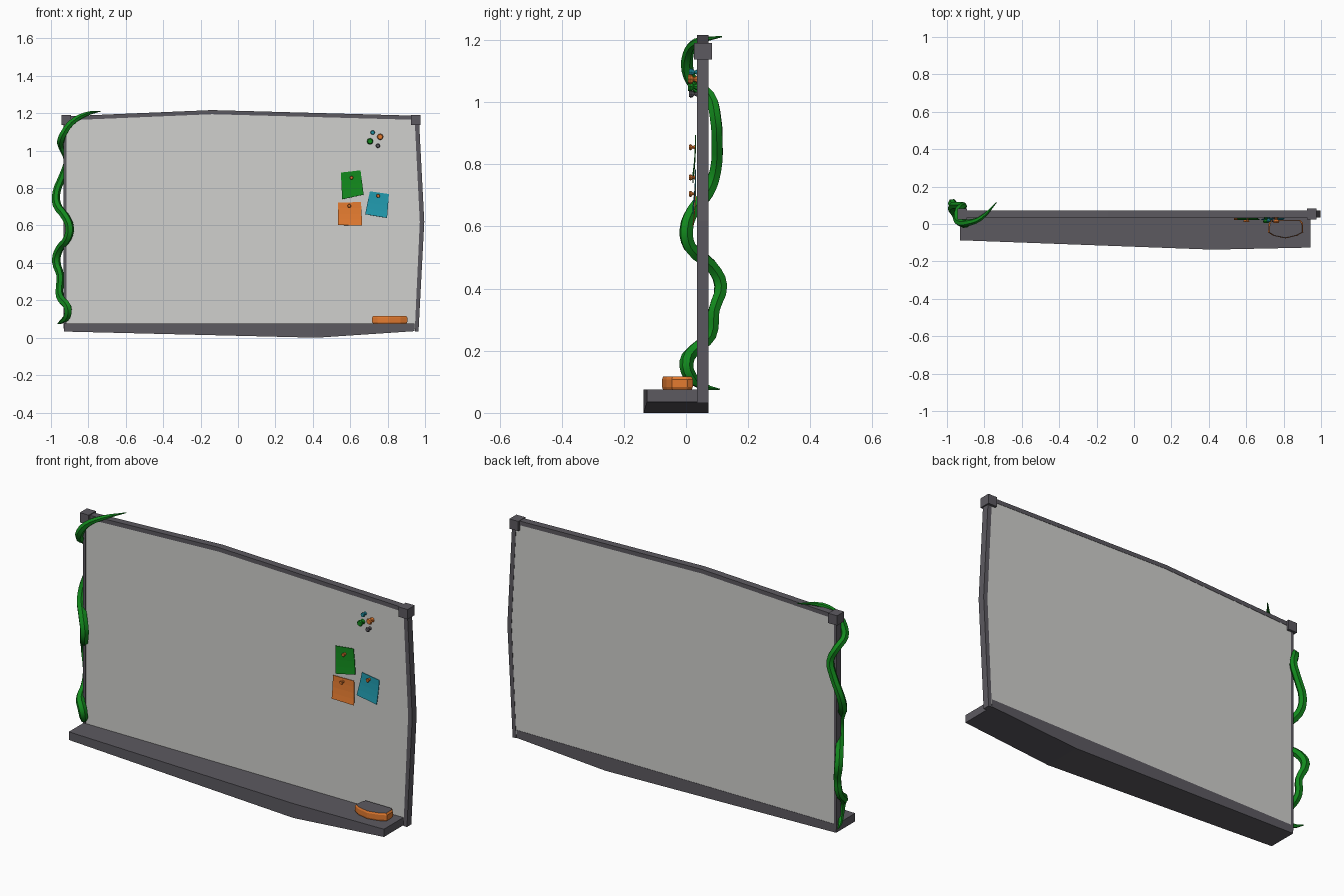
import bpy, bmesh, math
from mathutils import Vector

if "Cube" in bpy.data.objects:
    bpy.data.objects.remove(bpy.data.objects["Cube"])


def mat(name, rgb):
    m = bpy.data.materials.new(name)
    m.diffuse_color = (*rgb, 1)
    m.use_nodes = True
    m.node_tree.nodes["Principled BSDF"].inputs["Base Color"].default_value = m.diffuse_color
    return m


GREY = mat("dark grey", (0.108, 0.102, 0.118))
WHITE = mat("board grey", (0.63, 0.63, 0.61))
GREEN = mat("green", (0.006, 0.25, 0.012))
ORANGE = mat("orange", (0.78, 0.2, 0.03))
BLUE = mat("blue", (0.015, 0.32, 0.42))


def make(name, verts, faces, *mats):
    me = bpy.data.meshes.new(name)
    me.from_pydata([tuple(v) for v in verts], [], faces)
    bm = bmesh.new()
    bm.from_mesh(me)
    bmesh.ops.recalc_face_normals(bm, faces=bm.faces)
    bm.to_mesh(me)
    bm.free()
    ob = bpy.data.objects.new(name, me)
    bpy.context.collection.objects.link(ob)
    for m in mats:
        me.materials.append(m)
    return ob


def loft(name, rings, *mats):
    """Closed skin through rings with equal point counts."""
    n = len(rings[0])
    verts = [v for r in rings for v in r]
    faces = [tuple(range(n)), tuple(range(len(verts) - n, len(verts)))]
    for k in range(len(rings) - 1):
        for i in range(n):
            j = (i + 1) % n
            faces.append((k * n + i, k * n + j, (k + 1) * n + j, (k + 1) * n + i))
    return make(name, verts, faces, *mats)


def slab(name, outline, y0, y1, m):
    """Front-view (x, z) outline pushed through y."""
    return loft(name, [[(x, y, z) for x, z in outline] for y in (y0, y1)], m)


# writing panel
slab("board_panel", [(-0.925, 0.05), (0.95, 0.05), (0.98, 0.62), (0.952, 1.172),
                     (-0.14, 1.205), (-0.925, 1.17)], 0.0365, 0.0705, WHITE)

# frame bars, bowed at the top and right
Y0, Y1 = 0.035, 0.072
slab("frame_top", [(-0.92, 1.162), (-0.14, 1.195), (0.95, 1.165),
                   (0.95, 1.187), (-0.14, 1.217), (-0.92, 1.184)], Y0, Y1, GREY)
slab("frame_right", [(0.945, 0.032), (0.972, 0.62), (0.945, 1.16),
                     (0.968, 1.16), (0.996, 0.62), (0.965, 0.032)], Y0, Y1, GREY)
slab("frame_left", [(-0.932, 0.05), (-0.917, 0.05), (-0.917, 1.16), (-0.932, 1.16)],
     Y0, Y1, GREY)

# corner blocks
for side, x in (("left", -0.918), ("right", 0.95)):
    slab("corner_" + side, [(x - 0.026, 1.138), (x + 0.026, 1.138),
                            (x + 0.026, 1.19), (x - 0.026, 1.19)], 0.025, 0.084, GREY)

# tray with a sagging underside and bowed front
loft("tray", [[(x, yf, zb), (x, yf, 0.076), (x, 0.072, 0.076), (x, 0.072, zb)]
              for x, yf, zb in ((-0.93, -0.087, 0.033), (0.42, -0.137, 0.0),
                                (0.943, -0.126, 0.035))], GREY)

# eraser: orange body, grey top
plan = [(0.73, 0.022), (0.89, 0.022), (0.903, 0.005), (0.905, -0.045), (0.87, -0.063),
        (0.81, -0.077), (0.745, -0.063), (0.717, -0.045), (0.72, 0.0)]
cx, cy = 0.811, -0.027
eraser = loft("eraser", [[(cx + (x - cx) * s, cy + (y - cy) * s, z) for x, y in plan]
                         for s, z in ((0.95, 0.076), (1, 0.084), (1, 0.108), (0.93, 0.117))],
              ORANGE, GREY)
for p in eraser.data.polygons:
    if p.normal.z > 0.9:
        p.material_index = 1


# sticky notes, curled away from the board at the lower edge
def note(name, tl, tr, br, bl, m, rows=4):
    verts, faces = [], []
    for k in range(rows + 1):
        t = k / rows
        for a, b in ((tl, bl), (tr, br)):
            p = Vector(a).lerp(Vector(b), t)
            verts.append((p.x, 0.031 - 0.009 * t * t, p.y))
    for k in range(rows):
        faces.append((2 * k, 2 * k + 1, 2 * k + 3, 2 * k + 2))
    ob = make(name, verts, faces, m)
    mod = ob.modifiers.new("thickness", 'SOLIDIFY')
    mod.thickness = 0.003
    mod.offset = 0


note("note_green", (0.55, 0.883), (0.655, 0.895), (0.672, 0.765), (0.557, 0.74), GREEN)
note("note_blue", (0.705, 0.783), (0.807, 0.768), (0.797, 0.64), (0.68, 0.66), BLUE)
note("note_orange", (0.535, 0.723), (0.658, 0.725), (0.664, 0.6), (0.534, 0.602), ORANGE)


# spool-shaped push pins
def pin(name, x, z, r, y0, y1, m, n=8):
    rings = []
    for t, s in ((0, 0.75), (0.2, 1), (0.42, 0.8), (0.62, 0.35), (1, 0.8)):
        rings.append([(x + r * s * math.cos(2 * math.pi * i / n), y0 + (y1 - y0) * t,
                       z + r * s * math.sin(2 * math.pi * i / n)) for i in range(n)])
    loft(name, rings, m)


for i, (x, z) in enumerate(((0.607, 0.855), (0.595, 0.705), (0.749, 0.758))):
    pin(f"note_pin_{i + 1}", x, z, 0.01, 0.01, 0.03, ORANGE)
for i, (x, z, r, m) in enumerate(((0.72, 1.097, 0.012, BLUE), (0.76, 1.074, 0.017, ORANGE),
                                  (0.706, 1.05, 0.017, GREEN), (0.748, 1.026, 0.012, GREY))):
    pin(f"spare_pin_{i + 1}", x, z, r, 0.02 - r * 0.8, 0.037, m)

# vine winding up the left side: x, y, z, radius
path = [(-0.965, 0.108, 0.076, 0.002), (-0.945, 0.06, 0.085, 0.011),
        (-0.912, 0.012, 0.12, 0.021), (-0.912, 0.002, 0.165, 0.023),
        (-0.945, 0.03, 0.205, 0.022), (-0.955, 0.08, 0.25, 0.02),
        (-0.95, 0.09, 0.33, 0.02), (-0.972, 0.112, 0.41, 0.023),
        (-0.955, 0.08, 0.475, 0.022), (-0.91, 0.012, 0.535, 0.022),
        (-0.9, 0.001, 0.59, 0.023), (-0.925, 0.022, 0.65, 0.023),
        (-0.968, 0.07, 0.71, 0.023), (-0.97, 0.095, 0.78, 0.021),
        (-0.935, 0.1, 0.87, 0.02), (-0.912, 0.095, 0.95, 0.02),
        (-0.94, 0.075, 1.02, 0.02), (-0.947, 0.028, 1.055, 0.02),
        (-0.928, 0.006, 1.1, 0.02), (-0.89, 0.006, 1.15, 0.018),
        (-0.82, 0.03, 1.192, 0.013), (-0.735, 0.115, 1.211, 0.002)]
cu = bpy.data.curves.new("vine", 'CURVE')
cu.dimensions = '3D'
cu.bevel_depth = 1
cu.bevel_resolution = 1
cu.resolution_u = 3
cu.use_fill_caps = True
sp = cu.splines.new('BEZIER')
sp.bezier_points.add(len(path) - 1)
for bp, (x, y, z, r) in zip(sp.bezier_points, path):
    bp.co = (x, y, z)
    bp.radius = r
    bp.handle_left_type = bp.handle_right_type = 'AUTO'
cu.materials.append(GREEN)
vine = bpy.data.objects.new("vine", cu)
bpy.context.collection.objects.link(vine)
bpy.context.view_layer.objects.active = vine
vine.select_set(True)
bpy.ops.object.convert(target='MESH')
bpy.ops.object.shade_smooth_by_angle(angle=math.radians(40))
